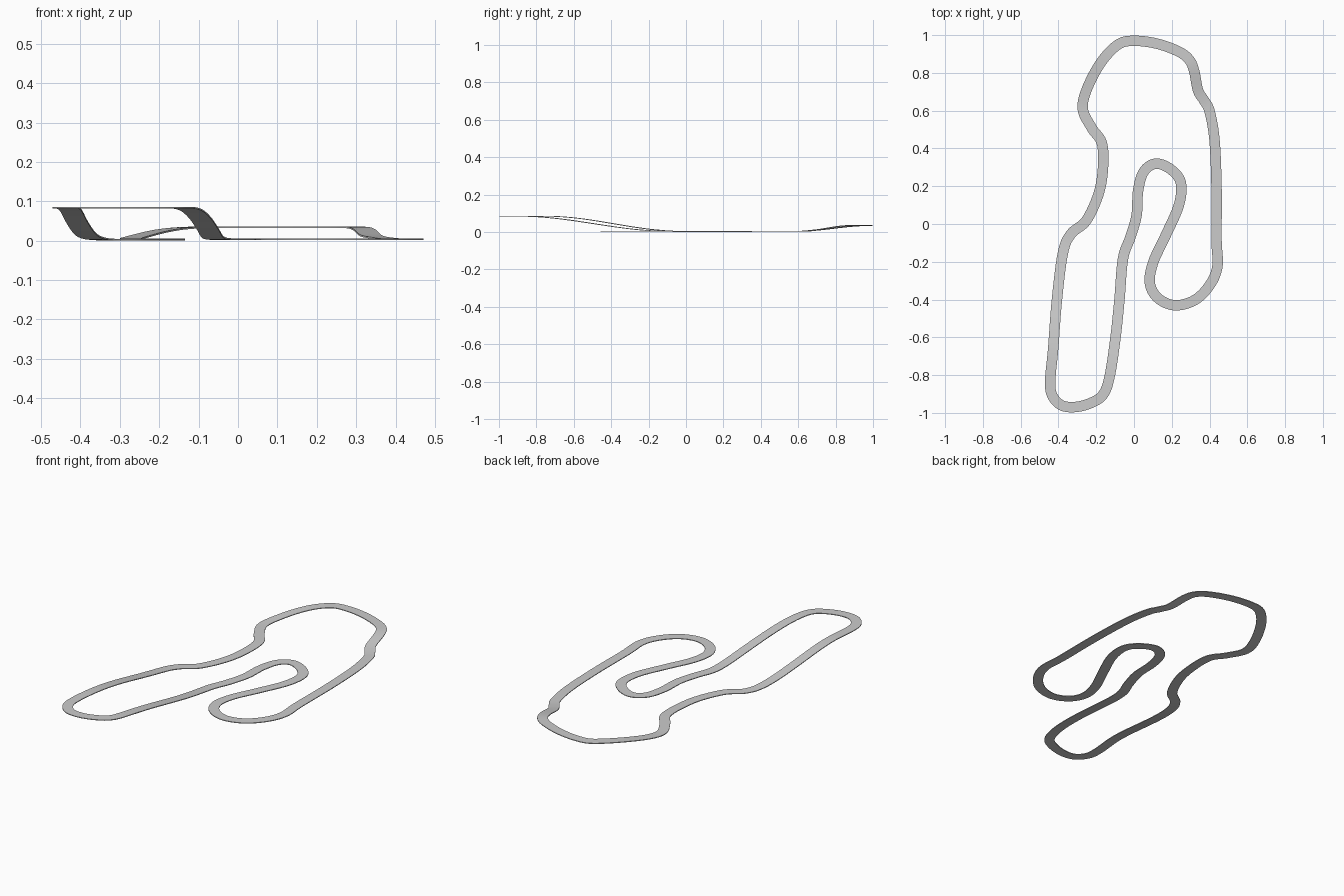
import bpy, bmesh
from mathutils import Vector

if "Cube" in bpy.data.objects:
    bpy.data.objects.remove(bpy.data.objects["Cube"])

HALF_W, THICK, STEPS = 0.0275, 0.004, 10

# Plan-view centreline of the circuit, anticlockwise from the top
PATH = [(0, .972), (-.085, .953), (-.175, .86), (-.25, .72), (-.273, .61), (-.225, .51),
        (-.172, .43), (-.166, .3), (-.19, .16), (-.255, .02), (-.335, -.05), (-.378, -.15),
        (-.41, -.4), (-.43, -.66), (-.445, -.82), (-.437, -.9), (-.39, -.955), (-.32, -.967),
        (-.235, -.947), (-.165, -.9), (-.13, -.8), (-.1, -.6), (-.079, -.4), (-.06, -.18),
        (-.02, -.065), (.012, .05), (.02, .18), (.05, .28), (.115, .322), (.195, .29),
        (.246, .22), (.235, .1), (.165, -.06), (.1, -.2), (.082, -.31), (.125, -.39),
        (.215, -.428), (.32, -.4), (.4, -.32), (.44, -.22), (.435, -.08), (.435, .2),
        (.424, .45), (.398, .6), (.37, .655), (.337, .71), (.317, .81), (.292, .87),
        (.235, .915), (.12, .957)]


def ease(a, b, v):
    t = max(0.0, min(1.0, (v - a) / (b - a)))
    return t * t * (3 - 2 * t)


def height(x, y):
    """Road surface height: a hill at the front, a lower rise at the back."""
    z = 0.006
    if y < 0 and x < 0.03:
        start, end = (-.03, -.74) if x < -.27 else (-.10, -.88)
        # blend the two ramps across the front bend
        z += 0.080 * ease(start, end, y)
    if y > 0.55:
        z += 0.030 * (ease(.60, .96, y) if x < 0 else ease(.62, .88, y))
    if x < -.14 and -.15 < y < .45:
        z -= 0.002 * ease(-.15, .02, y) * (1 - ease(.25, .45, y))
    return z


def catmull(a, b, c, d, t):
    return 0.5 * (2 * b + (c - a) * t + (2 * a - 5 * b + 4 * c - d) * t * t
                  + (3 * b - a - 3 * c + d) * t ** 3)


# Smooth closed centreline
pts = [Vector(p) for p in PATH]
n = len(pts)
line = [catmull(pts[i - 1], pts[i], pts[(i + 1) % n], pts[(i + 2) % n], k / STEPS)
        for i in range(n) for k in range(STEPS)]
m = len(line)

# Sweep a thin rectangular road section along it
bm = bmesh.new()
rings = []
for i, p in enumerate(line):
    d = (line[(i + 1) % m] - line[i - 1]).normalized()
    side = Vector((-d.y, d.x)) * HALF_W
    z = height(p.x, p.y)
    rings.append([bm.verts.new((p.x + s * side.x, p.y + s * side.y, h))
                  for s, h in ((1, z), (-1, z), (-1, z - THICK), (1, z - THICK))])
for i in range(m):
    a, b = rings[i], rings[(i + 1) % m]
    for j in range(4):
        k = (j + 1) % 4
        bm.faces.new((a[j], a[k], b[k], b[j]))
bmesh.ops.recalc_face_normals(bm, faces=bm.faces)

# Rest on the ground and centre the plan
lo = [min(v.co[a] for v in bm.verts) for a in range(3)]
hi = [max(v.co[a] for v in bm.verts) for a in range(3)]
bmesh.ops.translate(bm, verts=bm.verts,
                    vec=(-(lo[0] + hi[0]) / 2, -(lo[1] + hi[1]) / 2, -lo[2]))

mesh = bpy.data.meshes.new("race_track_road")
bm.to_mesh(mesh)
bm.free()
road = bpy.data.objects.new("race_track_road", mesh)
bpy.context.collection.objects.link(road)
bpy.context.view_layer.objects.active = road
road.select_set(True)
bpy.ops.object.shade_smooth_by_angle()
